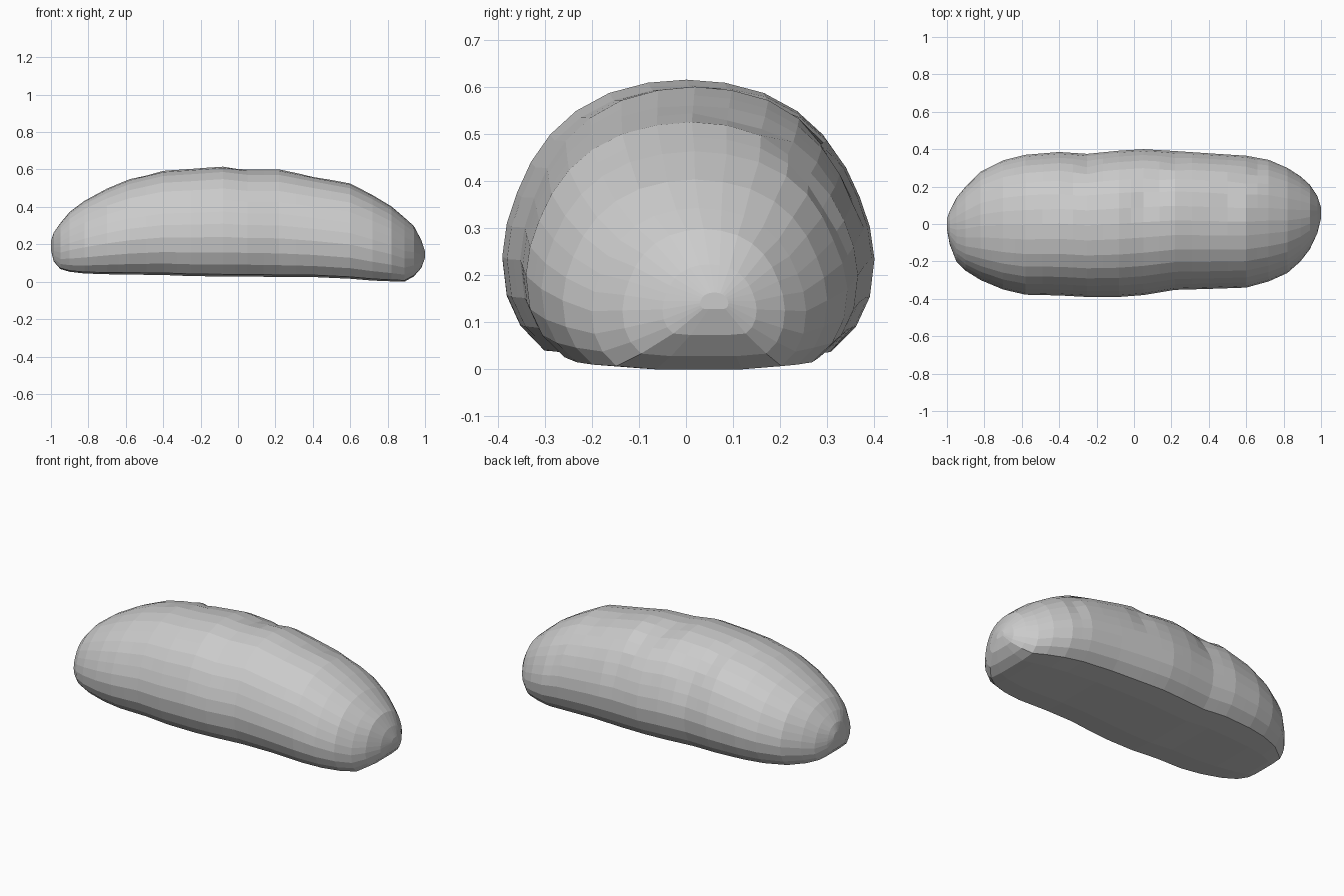
import bpy, bmesh, math

if "Cube" in bpy.data.objects:
    bpy.data.objects.remove(bpy.data.objects["Cube"])

# Stations along the loaf: x, bottom z, top z, front y, back y
STATIONS = [
    (-1.0, .17, .22, -.03, .03), (-.985, .11, .265, -.11, .07),
    (-.95, .07, .315, -.20, .14), (-.90, .055, .375, -.25, .20),
    (-.82, .046, .435, -.30, .28), (-.70, .042, .50, -.35, .34),
    (-.58, .04, .55, -.378, .37), (-.40, .038, .595, -.382, .385),
    (-.25, .032, .605, -.39, .375), (-.08, .03, .618, -.39, .392),
    (.05, .03, .602, -.38, .40), (.22, .027, .602, -.352, .39),
    (.40, .027, .565, -.347, .378), (.60, .018, .527, -.34, .365),
    (.72, .008, .465, -.307, .343), (.82, .004, .405, -.262, .30),
    (.89, .002, .345, -.20, .255), (.94, .03, .30, -.135, .21),
    (.98, .075, .225, -.05, .15), (1.0, .13, .165, .03, .09),
]
# Half cross-section from the underside up to the crown (side, height)
HALF = [(.40, .0), (.77, .02), (.90, .11), (.975, .22), (1.0, .36), (.975, .48),
        (.92, .59), (.845, .70), (.74, .80), (.60, .885), (.42, .95), (.21, .987)]
PROFILE = ([(0, 0)] + HALF + [(0, 1)] + [(-s, h) for s, h in reversed(HALF)])


def station(x):
    """Linear interpolation of the outline at x."""
    for a, b in zip(STATIONS, STATIONS[1:]):
        if x <= b[0] + 1e-6:
            t = (x - a[0]) / (b[0] - a[0])
            return [p + (q - p) * t for p, q in zip(a, b)][1:]


def slash(x, side, h):
    """Shallow diagonal baking slashes across the crown and back."""
    u = x - .28 * side
    dip = sum(math.exp(-((u - c) / .055) ** 2) for c in (-.48, -.02, .42))
    weight = max(0, min(1, (h - .4) / .3)) * max(0, min(1, (side + .1) / .4))
    return 1 - .04 * dip * weight


# Ring positions, with extra rings in the long middle spans
xs = []
for a, b in zip(STATIONS, STATIONS[1:]):
    n = 2 if b[0] - a[0] > .11 else 1
    xs += [a[0] + (b[0] - a[0]) * i / n for i in range(n)]
xs.append(1.0)

# Loaf body lofted through the rings
bm = bmesh.new()
rings = []
for x in xs:
    zb, zt, y0, y1 = station(x)
    cy, hw = (y0 + y1) / 2, (y1 - y0) / 2
    ring = []
    for s, h in PROFILE:
        k = slash(x, s, h) if abs(x) < .85 else 1
        zm = zb + (zt - zb) * .36
        z = zb + (zt - zb) * h
        ring.append(bm.verts.new((x, cy + hw * s * k, zm + (z - zm) * k)))
    rings.append(ring)
n = len(PROFILE)
for r0, r1 in zip(rings, rings[1:]):
    for i in range(n):
        j = (i + 1) % n
        bm.faces.new((r0[i], r0[j], r1[j], r1[i]))
for r in (rings[0], rings[-1]):
    bm.faces.new(r)
bmesh.ops.recalc_face_normals(bm, faces=bm.faces)
low = min(v.co.z for v in bm.verts)
bmesh.ops.translate(bm, verts=bm.verts, vec=(0, 0, -low))

mesh = bpy.data.meshes.new("bread_loaf")
bm.to_mesh(mesh)
bm.free()
bpy.context.collection.objects.link(bpy.data.objects.new("bread_loaf", mesh))
